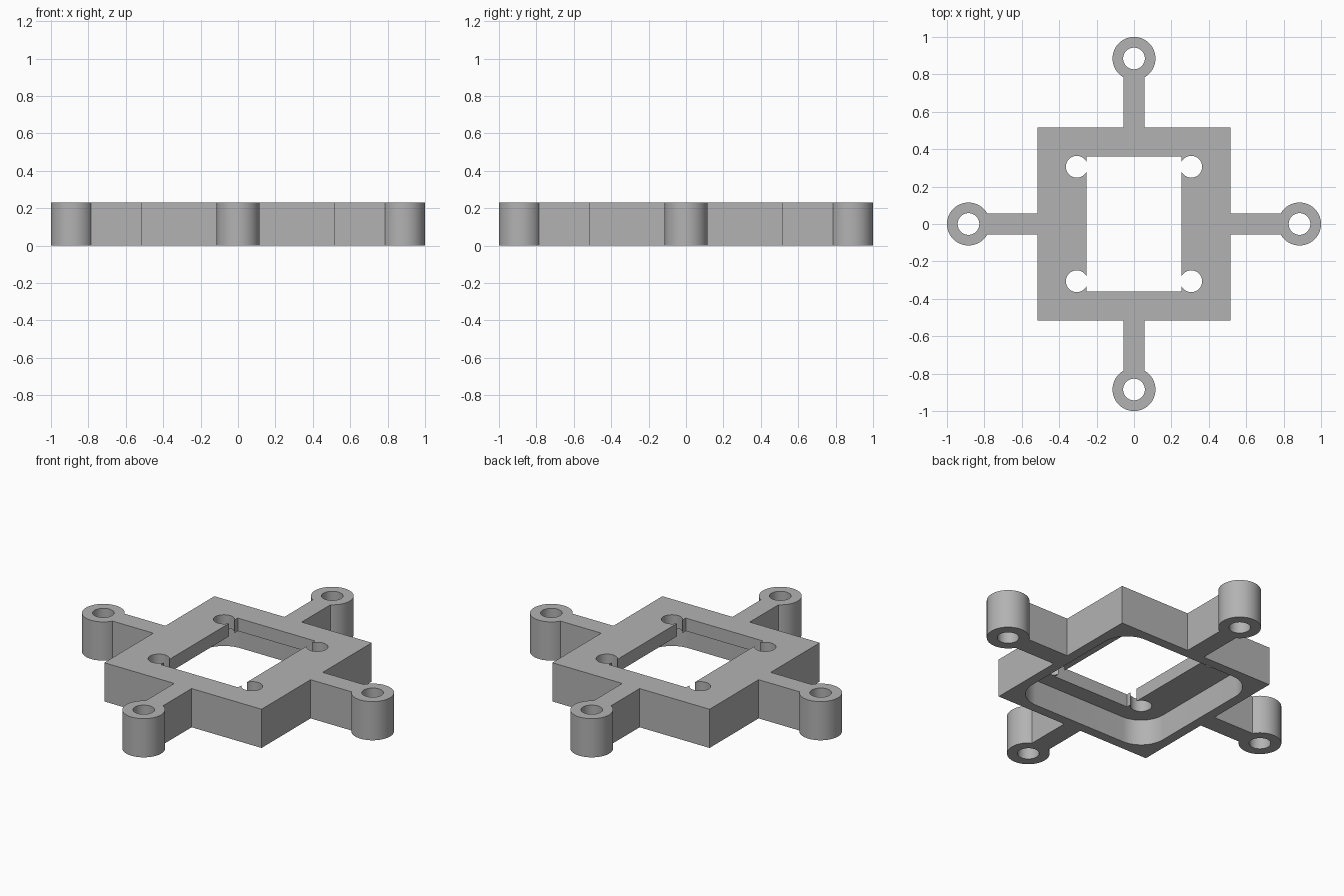
import bpy, bmesh
from math import pi, cos, sin, radians

if "Cube" in bpy.data.objects:
    bpy.data.objects.remove(bpy.data.objects["Cube"])

HEIGHT = 0.23        # full thickness
PLATE = 0.077        # thickness of the top plate above the pocket
HALF = 0.517         # half side of the square body
ARM = 0.057          # half width of an arm
REACH = 0.885        # centre of each mounting ring
RING, BORE = 0.115, 0.058
MOUNT = 0.306        # inner screw hole offset
OVER = 0.1           # cutter overshoot

grey = bpy.data.materials.new("plain grey")
grey.use_nodes = True
grey.diffuse_color = (0.45, 0.45, 0.45, 1)
grey.node_tree.nodes["Principled BSDF"].inputs["Base Color"].default_value = grey.diffuse_color


def prism(name, outline, z0, z1):
    """Extrude a counter-clockwise outline from z0 to z1."""
    bm = bmesh.new()
    base = bm.faces.new([bm.verts.new((x, y, z0)) for x, y in outline])
    top = bmesh.ops.extrude_face_region(bm, geom=[base])["geom"]
    verts = [v for v in top if isinstance(v, bmesh.types.BMVert)]
    bmesh.ops.translate(bm, verts=verts, vec=(0, 0, z1 - z0))
    bmesh.ops.recalc_face_normals(bm, faces=bm.faces)
    mesh = bpy.data.meshes.new(name)
    bm.to_mesh(mesh)
    bm.free()
    mesh.materials.append(grey)
    obj = bpy.data.objects.new(name, mesh)
    bpy.context.collection.objects.link(obj)
    return obj


def box(hx, hy):
    return [(-hx, -hy), (hx, -hy), (hx, hy), (-hx, hy)]


def circle(cx, cy, r, n=64):
    return [(cx + r * cos(2 * pi * i / n), cy + r * sin(2 * pi * i / n)) for i in range(n)]


def rounded_square(half, r, n=16):
    c = half - r
    corners = [(c, c), (-c, c), (-c, -c), (c, -c)]
    return [(cx + r * cos(pi / 2 * (k + i / n)), cy + r * sin(pi / 2 * (k + i / n)))
            for k, (cx, cy) in enumerate(corners) for i in range(n + 1)]


def combine(target, other, operation):
    mod = target.modifiers.new(other.name, "BOOLEAN")
    mod.operation, mod.solver, mod.object = operation, "EXACT", other
    bpy.context.view_layer.objects.active = target
    bpy.ops.object.modifier_apply(modifier=mod.name)
    bpy.data.objects.remove(other)


# Square body with crossing arms
frame = prism("mounting_frame", box(HALF, HALF), 0, HEIGHT)
combine(frame, prism("arm_x", box(REACH, ARM), 0, HEIGHT), "UNION")
combine(frame, prism("arm_y", box(ARM, REACH), 0, HEIGHT), "UNION")

# Mounting rings at the arm ends
ends = [(REACH, 0), (0, REACH), (-REACH, 0), (0, -REACH)]
for x, y in ends:
    combine(frame, prism("ring", circle(x, y, RING), 0, HEIGHT), "UNION")
    combine(frame, prism("ring_bore", circle(x, y, BORE), -OVER, HEIGHT + OVER), "DIFFERENCE")

# Rounded pocket from below, then the opening through the top plate
combine(frame, prism("pocket", rounded_square(0.459, 0.153), -OVER, HEIGHT - PLATE), "DIFFERENCE")
combine(frame, prism("opening", box(0.254, 0.361), -OVER, HEIGHT + OVER), "DIFFERENCE")

# Four screw holes breaking into the opening
for sx in (-1, 1):
    for sy in (-1, 1):
        hole = prism("screw_hole", circle(sx * MOUNT, sy * MOUNT, BORE), -OVER, HEIGHT + OVER)
        combine(frame, hole, "DIFFERENCE")

# Smooth the round walls, keep the edges crisp
bpy.ops.object.select_all(action="DESELECT")
frame.select_set(True)
bpy.context.view_layer.objects.active = frame
bpy.ops.object.shade_smooth_by_angle(angle=radians(25))
